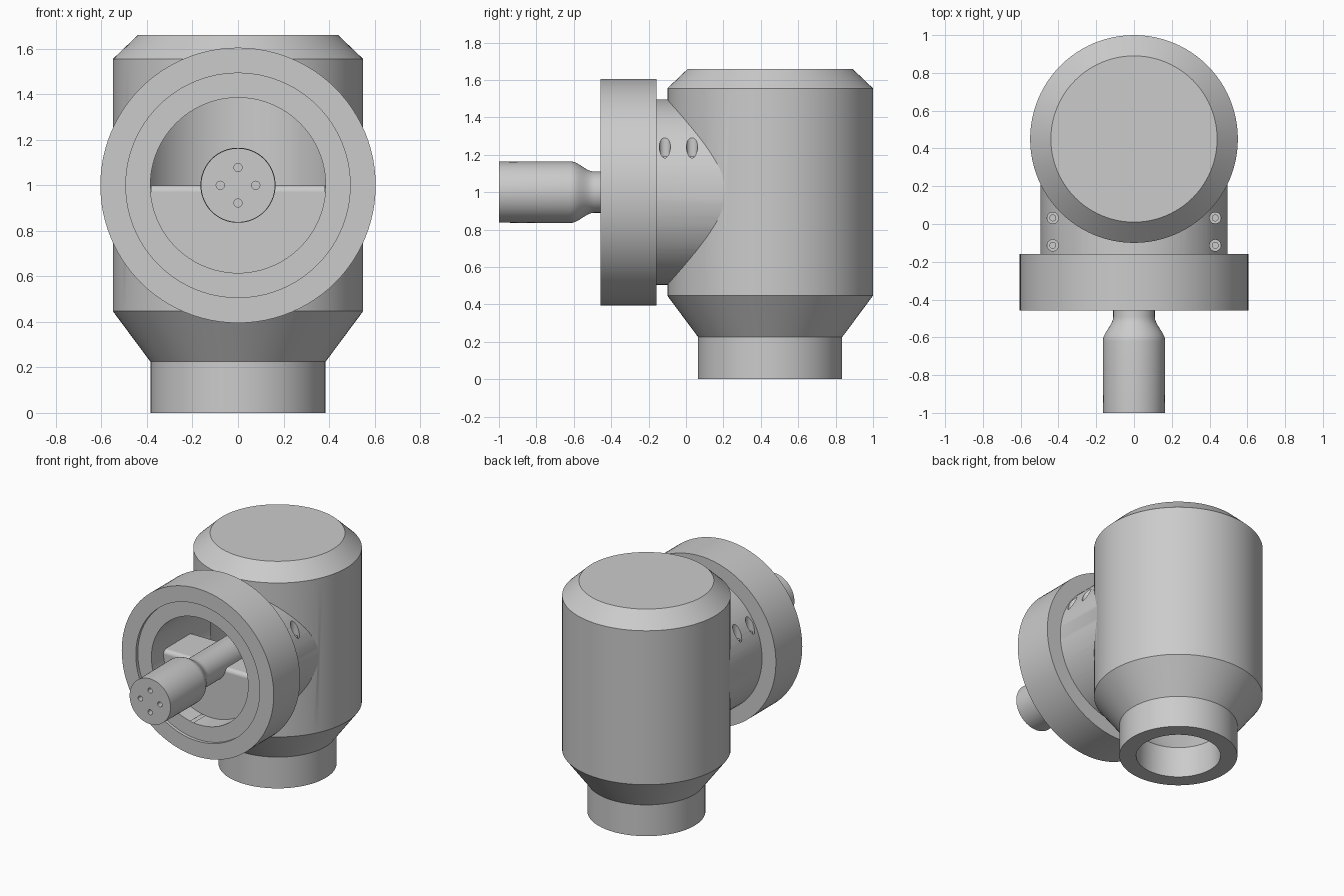
import bpy, bmesh, math
from mathutils import Matrix

cube = bpy.data.objects.get("Cube")
if cube:
    bpy.data.objects.remove(cube, do_unlink=True)

grey = bpy.data.materials.new("machined_grey")
grey.use_nodes = True
grey.diffuse_color = (0.6, 0.6, 0.6, 1)
grey.node_tree.nodes["Principled BSDF"].inputs["Base Color"].default_value = (0.6, 0.6, 0.6, 1)

AXIS_Z = 1.0    # height of the horizontal port axis
BODY_Y = 0.45   # depth of the vertical body axis
UPRIGHT = Matrix.Translation((0, BODY_Y, 0))
# Local z becomes world y, so horizontal profiles read (radius, y)
LEVEL = Matrix.Translation((0, 0, AXIS_Z)) @ Matrix.Rotation(math.radians(-90), 4, 'X')


def lathe(name, profile, matrix, closed=False, steps=96):
    """Spin a (radius, height) profile; open profiles are capped on the axis."""
    bm = bmesh.new()
    if not closed:
        profile = [(0, profile[0][1])] + profile + [(0, profile[-1][1])]
    verts = [bm.verts.new((r, 0, h)) for r, h in profile]
    edges = [bm.edges.new(pair) for pair in zip(verts, verts[1:])]
    if closed:
        edges.append(bm.edges.new((verts[-1], verts[0])))
    bmesh.ops.spin(bm, geom=verts + edges, cent=(0, 0, 0), axis=(0, 0, 1),
                   angle=math.tau, steps=steps, use_merge=True)
    bmesh.ops.remove_doubles(bm, verts=bm.verts, dist=1e-5)
    bmesh.ops.recalc_face_normals(bm, faces=bm.faces)
    mesh = bpy.data.meshes.new(name)
    bm.to_mesh(mesh)
    bm.free()
    mesh.materials.append(grey)
    ob = bpy.data.objects.new(name, mesh)
    ob.matrix_world = matrix
    bpy.context.collection.objects.link(ob)
    return ob


def activate(ob):
    bpy.ops.object.select_all(action='DESELECT')
    ob.select_set(True)
    bpy.context.view_layer.objects.active = ob


def combine(ob, other, operation):
    """Apply a boolean and discard the tool object."""
    mod = ob.modifiers.new("combine", 'BOOLEAN')
    mod.operation, mod.object, mod.solver = operation, other, 'EXACT'
    activate(ob)
    bpy.ops.object.modifier_apply(modifier=mod.name)
    bpy.data.objects.remove(other, do_unlink=True)


def rod(name, radius, start, end, matrix, steps=24):
    return lathe(name, [(radius, start), (radius, end)], matrix, steps=steps)


# Hollow body with the side neck
housing = lathe("housing", [(0.385, 0), (0.385, 0.225), (0.55, 0.447),
                            (0.55, 1.555), (0.44, 1.66)], UPRIGHT)
combine(housing, rod("neck", 0.495, -0.435, BODY_Y, LEVEL, 96), 'UNION')
combine(housing, lathe("cavity", [(0.275, -0.1), (0.275, 0.22), (0.44, 0.45),
                                  (0.44, 1.5), (0.38, 1.55)], UPRIGHT), 'DIFFERENCE')
combine(housing, rod("bore", 0.385, -0.6, BODY_Y, LEVEL, 96), 'DIFFERENCE')

# Screws sunk vertically into the neck
screws = []
for side in (-1, 1):
    for y in (-0.113, 0.032):
        spot = Matrix.Translation((side * 0.43, y, 0))
        combine(housing, rod("screw_hole", 0.03, 1.15, 1.4, spot), 'DIFFERENCE')
        screws.append(rod("screw", 0.018, 1.14, 1.19, spot))

# Collar around the neck mouth
flange = lathe("flange", [(0.493, -0.458), (0.605, -0.458), (0.605, -0.158),
                          (0.493, -0.158)], LEVEL, closed=True)

# Half-round block filling the lower bore, with an eased front edge
half_block = rod("half_block", 0.387, -0.3, 0.01, LEVEL, 96)
bpy.ops.mesh.primitive_cube_add(size=2, location=(0, 0, AXIS_Z + 1))
combine(half_block, bpy.context.object, 'DIFFERENCE')
bpy.ops.mesh.primitive_cube_add(size=1, location=(0, -0.3, AXIS_Z))
corner = bpy.context.object
corner.scale = (1, 0.06, 0.06)
combine(half_block, corner, 'DIFFERENCE')
easing = rod("front_easing", 0.03, -0.383, 0.383,
             Matrix.Translation((0, -0.27, AXIS_Z - 0.03)) @ Matrix.Rotation(math.pi / 2, 4, 'Y'))

# Waisted stem with four sockets in its end
waist = [(0.1375 + 0.0275 * math.cos(math.pi * t / 8), -0.62 + 0.13 * t / 8) for t in range(9)]
stem = lathe("stem", [(0.163, -1.0)] + waist + [(0.11, 0.01)], LEVEL, steps=64)
for dx, dz in ((1, 0), (-1, 0), (0, 1), (0, -1)):
    place = Matrix.Translation((dx * 0.078, 0, dz * 0.078)) @ LEVEL
    combine(stem, rod("socket", 0.018, -1.1, -0.93, place), 'DIFFERENCE')

for ob in [housing, flange, half_block, easing, stem] + screws:
    activate(ob)
    bpy.ops.object.shade_smooth_by_angle(angle=math.radians(25))
